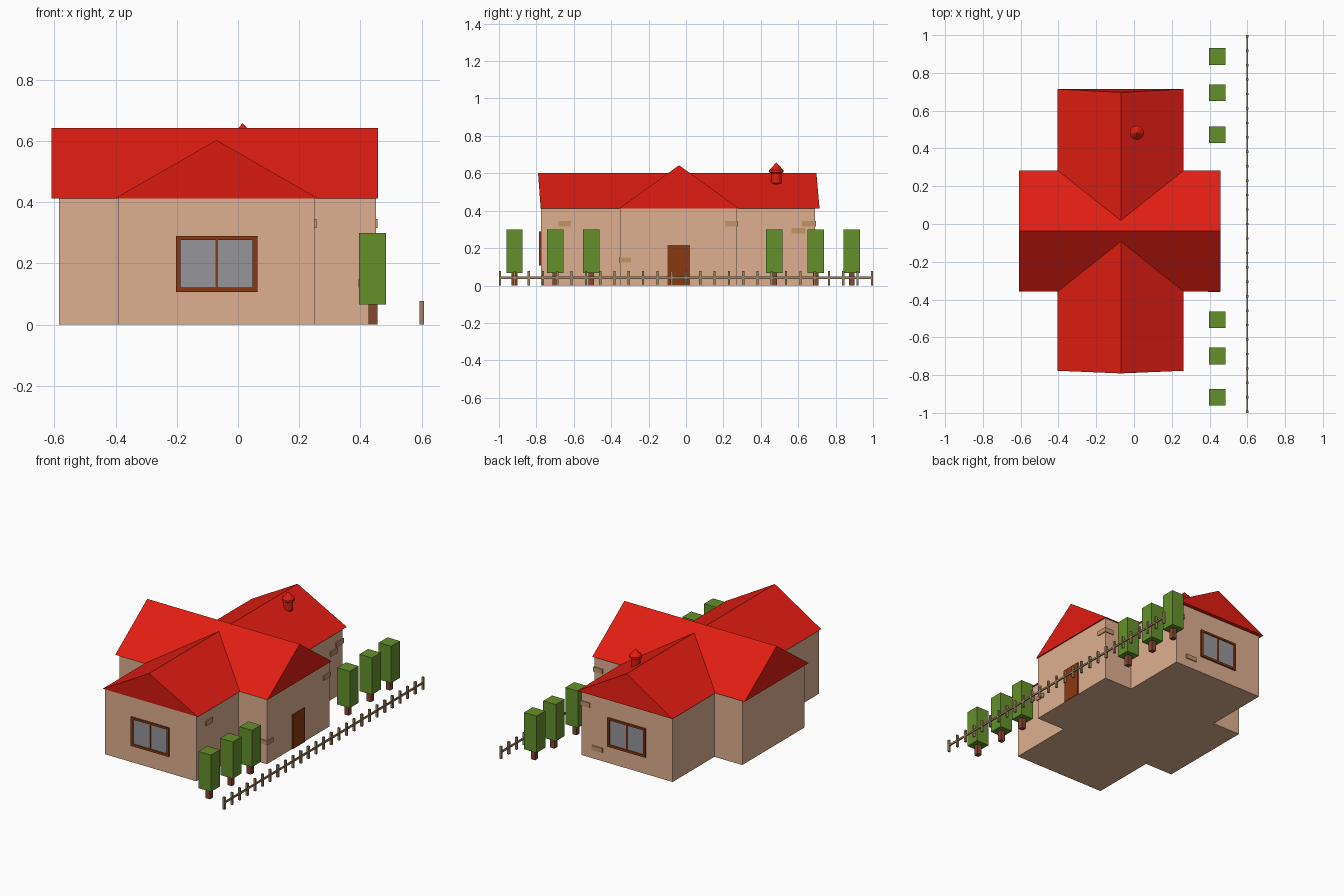
import bpy, bmesh
from mathutils import Vector

if "Cube" in bpy.data.objects:
    bpy.data.objects.remove(bpy.data.objects["Cube"])


def material(name, rgb):
    m = bpy.data.materials.new(name)
    m.diffuse_color = (*rgb, 1)
    m.use_nodes = True
    m.node_tree.nodes["Principled BSDF"].inputs["Base Color"].default_value = m.diffuse_color
    return m


WALL = material("plaster", (0.73, 0.43, 0.28))
RED = material("roof_red", (0.75, 0.012, 0.006))
WOOD = material("dark_wood", (0.26, 0.04, 0.006))
GLASS = material("glass", (0.30, 0.30, 0.33))
LEAF = material("leaf", (0.13, 0.28, 0.025))
TRUNK = material("trunk", (0.25, 0.06, 0.03))
FENCE = material("fence_wood", (0.35, 0.23, 0.12))
BRICK = material("brick", (0.55, 0.30, 0.14))


def finish(name, bm, mat):
    bmesh.ops.recalc_face_normals(bm, faces=bm.faces)
    me = bpy.data.meshes.new(name)
    bm.to_mesh(me)
    bm.free()
    me.materials.append(mat)
    ob = bpy.data.objects.new(name, me)
    bpy.context.collection.objects.link(ob)
    return ob


def add_box(bm, lo, hi):
    lo, hi = Vector(lo), Vector(hi)
    for v in bmesh.ops.create_cube(bm, size=1)["verts"]:
        v.co = (lo + hi) / 2 + v.co * (hi - lo)


def boxes(name, mat, *spans):
    bm = bmesh.new()
    for lo, hi in spans:
        add_box(bm, lo, hi)
    return finish(name, bm, mat)


# Walls: cross-shaped floor plan pulled up to the eaves
X0, X1, Y0, Y1 = -0.39, 0.25, -0.775, 0.69     # long wing
CX0, CX1, CY0, CY1 = -0.585, 0.45, -0.353, 0.272  # cross wing
EAVE = 0.412
plan = [(X0, Y0), (X1, Y0), (X1, CY0), (CX1, CY0), (CX1, CY1), (X1, CY1),
        (X1, Y1), (X0, Y1), (X0, CY1), (CX0, CY1), (CX0, CY0), (X0, CY0)]
bm = bmesh.new()
base = bm.faces.new([bm.verts.new((x, y, 0)) for x, y in plan])
up = bmesh.ops.extrude_face_region(bm, geom=[base], use_keep_orig=True)["geom"]
bmesh.ops.translate(bm, vec=(0, 0, EAVE),
                    verts=[g for g in up if isinstance(g, bmesh.types.BMVert)])
finish("walls", bm, WALL)


# Roofs: closed triangular prisms, each end given as eave, ridge, eave
def roof(name, end_a, end_b):
    bm = bmesh.new()
    a = [bm.verts.new(p) for p in end_a]
    b = [bm.verts.new(p) for p in end_b]
    bm.faces.new(a)
    bm.faces.new(b)
    for i in range(3):
        j = (i + 1) % 3
        bm.faces.new((a[i], a[j], b[j], b[i]))
    return finish(name, bm, RED)


roof("long_roof",
     [(-0.404, -0.777, EAVE), (-0.07, -0.791, 0.603), (0.263, -0.777, EAVE)],
     [(-0.404, 0.714, EAVE), (-0.07, 0.697, 0.603), (0.263, 0.714, EAVE)])
roof("cross_roof",
     [(-0.61, -0.358, EAVE), (-0.61, -0.037, 0.643), (-0.61, 0.284, EAVE)],
     [(0.458, -0.358, EAVE), (0.458, -0.037, 0.643), (0.458, 0.284, EAVE)])

# Chimney: pipe and pointed cap turned from one profile
bm = bmesh.new()
profile = [(0, 0.54), (0.022, 0.54), (0.028, 0.548), (0.028, 0.60),
           (0.038, 0.605), (0.038, 0.617), (0, 0.658)]
vs = [bm.verts.new((0.015 + r, 0.483, z)) for r, z in profile]
es = [bm.edges.new(p) for p in zip(vs, vs[1:])]
bmesh.ops.spin(bm, geom=vs + es, cent=(0.015, 0.483, 0), axis=(0, 0, 1),
               angle=6.283185307, steps=12, use_merge=True)
bmesh.ops.remove_doubles(bm, verts=bm.verts, dist=0.0005)
finish("chimney", bm, RED)


# Windows on both ends of the long wing
def window(name, y, out):
    def bar(x0, x1, z0, z1, d):
        ya, yb = sorted((y - out * 0.01, y + out * d))
        return (x0, ya, z0), (x1, yb, z1)
    boxes(name + "_frame", WOOD,
          bar(-0.203, -0.188, 0.107, 0.289, 0.01), bar(0.048, 0.063, 0.107, 0.289, 0.01),
          bar(-0.188, 0.048, 0.107, 0.121, 0.01), bar(-0.188, 0.048, 0.277, 0.289, 0.01),
          bar(-0.074, -0.066, 0.121, 0.277, 0.007))
    boxes(name + "_glass", GLASS, bar(-0.188, 0.048, 0.121, 0.277, 0.003))


window("front_window", Y0, -1)
window("back_window", Y1, 1)

# Door in the cross wing
boxes("door", WOOD, ((CX1 - 0.01, -0.10, 0), (CX1 + 0.005, 0.022, 0.217)))

# Exposed bricks, some wrapping the wall corners
P = 0.006
boxes("bricks", BRICK,
      ((X1 - 0.01, -0.682, 0.316), (X1 + P, -0.615, 0.346)),
      ((X1 - 0.01, 0.565, 0.278), (X1 + P, 0.635, 0.308)),
      ((X1 - 0.06, 0.62, 0.316), (X1 + P, Y1 + P, 0.346)),
      ((CX1 - 0.057, CY0 - P, 0.122), (CX1 + P, -0.295, 0.149)),
      ((CX1 - 0.057, 0.208, 0.316), (CX1 + P, CY1 + P, 0.346)),
      ((0.10, Y1 - 0.01, 0.055), (0.175, Y1 + P, 0.083)))

# Trees: square trunk under a block of leaves
for i, y in enumerate((-0.917, -0.699, -0.507, 0.472, 0.694, 0.887), 1):
    boxes(f"tree_trunk_{i}", TRUNK, ((0.426, y - 0.015, 0), (0.456, y + 0.015, 0.07)))
    boxes(f"tree_leaves_{i}", LEAF, ((0.396, y - 0.044, 0.066), (0.484, y + 0.044, 0.299)))

# Fence: one rail and evenly spaced posts
boxes("fence_rail", FENCE, ((0.596, -0.995, 0.036), (0.604, 0.995, 0.047)))
N = 27
posts = [-0.994 + 1.988 * i / (N - 1) for i in range(N)]
boxes("fence_posts", FENCE,
      *[((0.593, y - 0.006, 0), (0.607, y + 0.006, 0.078)) for y in posts])
